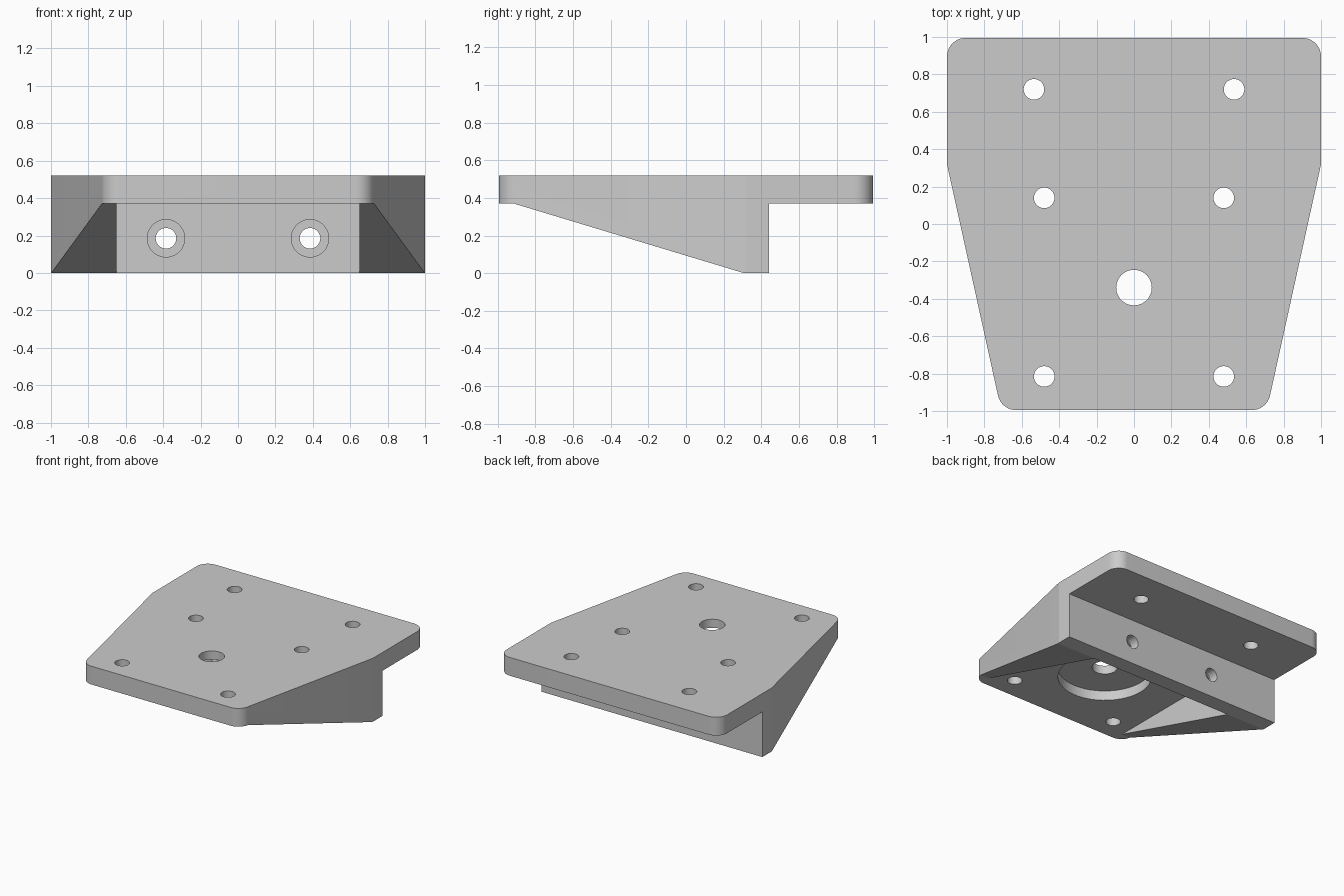
import bpy, bmesh, math
from mathutils import Vector, Matrix

if "Cube" in bpy.data.objects:
    bpy.data.objects.remove(bpy.data.objects["Cube"])

TOP, UNDER = 0.52, 0.37          # plate top and underside
WALL_FRONT, WALL_BACK = 0.31, 0.44
END = 0.995                      # half length
RIB_INNER = 0.65

grey = bpy.data.materials.new("plain grey")
grey.use_nodes = True
grey.diffuse_color = (0.6, 0.6, 0.6, 1)
grey.node_tree.nodes["Principled BSDF"].inputs["Base Color"].default_value = grey.diffuse_color


def prism(name, points, direction):
    """Extrude a closed outline of 3D points along a direction."""
    bm = bmesh.new()
    face = bm.faces.new([bm.verts.new(p) for p in points])
    ext = bmesh.ops.extrude_face_region(bm, geom=[face])
    moved = [v for v in ext["geom"] if isinstance(v, bmesh.types.BMVert)]
    bmesh.ops.translate(bm, verts=moved, vec=direction)
    bmesh.ops.recalc_face_normals(bm, faces=bm.faces)
    return finish(name, bm)


def finish(name, bm):
    mesh = bpy.data.meshes.new(name)
    bm.to_mesh(mesh)
    bm.free()
    mesh.materials.append(grey)
    obj = bpy.data.objects.new(name, mesh)
    bpy.context.collection.objects.link(obj)
    return obj


def box(name, x, y, z):
    pts = [(x[0], y[0], z[0]), (x[1], y[0], z[0]), (x[1], y[1], z[0]), (x[0], y[1], z[0])]
    return prism(name, pts, (0, 0, z[1] - z[0]))


def cylinder(name, center, radius, depth, along_y=False):
    bm = bmesh.new()
    turn = Matrix.Rotation(math.pi / 2, 4, "X") if along_y else Matrix()
    bmesh.ops.create_cone(bm, cap_ends=True, segments=48, radius1=radius, radius2=radius,
                          depth=depth, matrix=Matrix.Translation(center) @ turn)
    return finish(name, bm)


def rounded(corner, before, after, radius, steps=12):
    """Points of an arc that replaces a corner of an outline."""
    corner = Vector(corner)
    a = (Vector(before) - corner).normalized()
    b = (Vector(after) - corner).normalized()
    half = a.angle(b) / 2
    center = corner + (a + b).normalized() * radius / math.sin(half)
    start = (corner + a * radius / math.tan(half) - center).normalized()
    stop = (corner + b * radius / math.tan(half) - center).normalized()
    return [center + start.slerp(stop, i / steps) * radius for i in range(steps + 1)]


# Solid body: tapered outline with rounded ends, mirrored about the middle
front, side, back = (0.71, -END, 0), (1, 0.32, 0), (1, END, 0)
right_half = (rounded(front, (0, -END, 0), side, 0.1) + [Vector(side)]
              + rounded(back, side, (0, END, 0), 0.1))
left_half = [Vector((-p.x, p.y, 0)) for p in reversed(right_half)]
body = prism("mounting_bracket", right_half + left_half, (0, 0, TOP))

# Cutters: open space behind the wall, sloped ribs, space between the ribs
slope = [(-1.3, -1.3, UNDER), (-1.3, -0.915, UNDER), (-1.3, WALL_FRONT, 0),
         (-1.3, WALL_FRONT, -0.2), (-1.3, -1.3, -0.2)]
cutters = [
    box("rear_space", (-1.3, 1.3), (WALL_BACK, 1.3), (-0.2, UNDER)),
    prism("rib_slope", slope, (2.6, 0, 0)),
    box("rib_space", (-RIB_INNER, RIB_INNER), (-1.2, WALL_FRONT), (-0.1, UNDER)),
    cylinder("centre_recess", (0, -0.34, UNDER - 0.02), 0.35, 0.2),
    cylinder("centre_hole", (0, -0.34, TOP), 0.095, 0.5),
]
# Screw holes, with counterbores on the front of the wall
for s in (-1, 1):
    for x, y in ((0.535, 0.72), (0.48, 0.14), (0.48, -0.815)):
        cutters.append(cylinder("plate_hole", (s * x, y, TOP), 0.055, 0.4))
    cutters.append(cylinder("wall_hole", (s * 0.385, 0.375, 0.185), 0.055, 0.4, True))
    cutters.append(cylinder("wall_counterbore", (s * 0.385, WALL_FRONT, 0.185), 0.1, 0.1, True))

bpy.ops.object.select_all(action="DESELECT")
bpy.context.view_layer.objects.active = body
body.select_set(True)
for cutter in cutters:
    mod = body.modifiers.new("cut", "BOOLEAN")
    mod.operation, mod.solver, mod.object = "DIFFERENCE", "EXACT", cutter
    bpy.ops.object.modifier_apply(modifier=mod.name)
    bpy.data.objects.remove(cutter)

bpy.ops.object.shade_smooth_by_angle(angle=math.radians(10))
